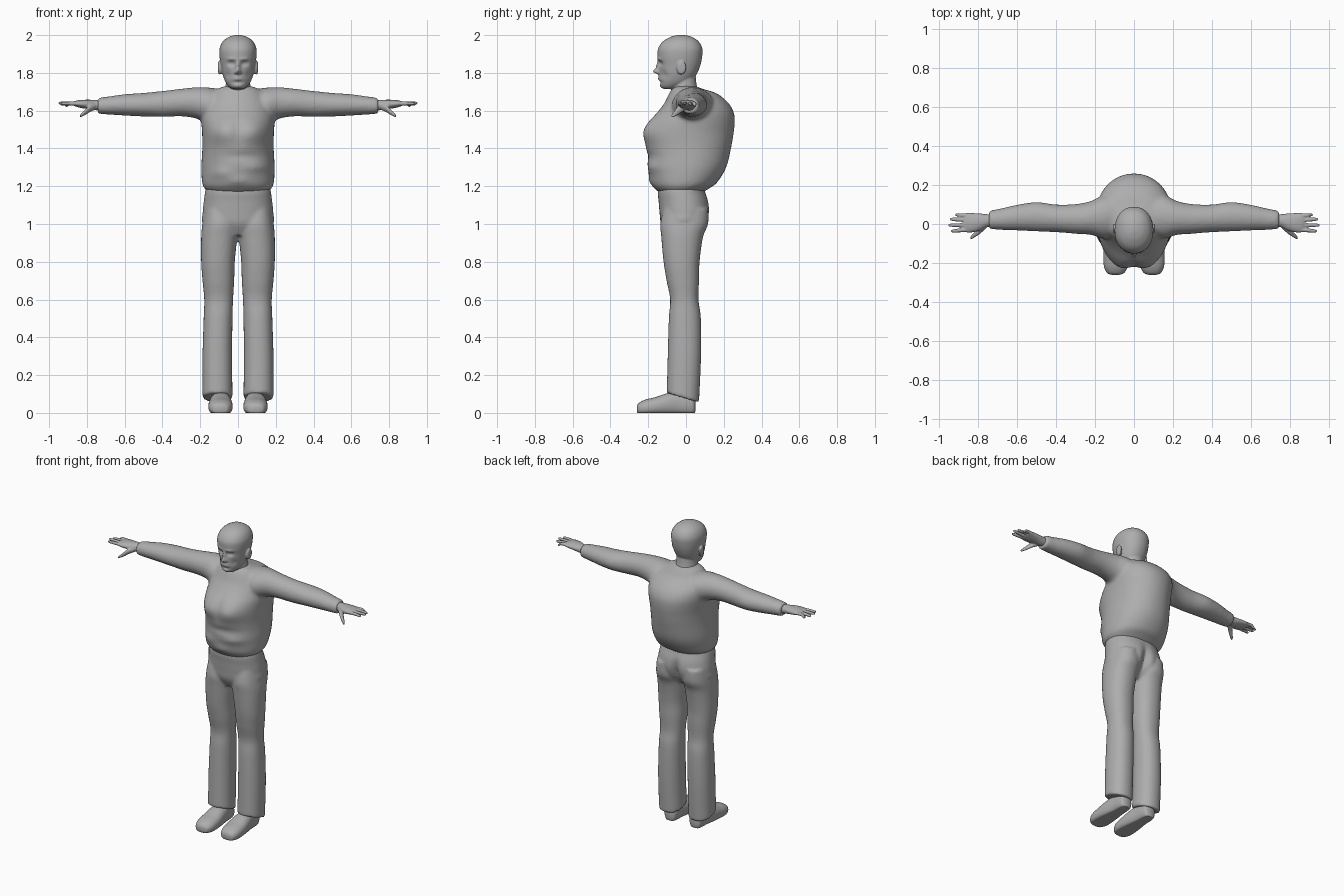
import bpy, bmesh, math
from mathutils import Vector

grey = bpy.data.materials.new("plain grey")
grey.diffuse_color = (0.42, 0.42, 0.42, 1)


def smooth_rings(rings, steps):
    """Catmull-Rom interpolation between the given sections."""
    out, n = [], len(rings)
    for i in range(n - 1):
        p = [rings[max(0, min(n - 1, i + k))] for k in (-1, 0, 1, 2)]
        for s in range(steps):
            t = s / steps
            out.append([0.5 * (2 * b + (c - a) * t + (2 * a - 5 * b + 4 * c - d) * t * t
                               + (3 * b - a - 3 * c + d) * t ** 3) for a, b, c, d in zip(*p)])
    return out + [list(rings[-1])]


def loft(bm, axis, rings, side=1, seg=32, steps=6, power=2.0):
    """Skin sections (position, a0, a1, b0, b1) along an axis; side=-1 mirrors in x."""
    loops = []
    for t, a0, a1, b0, b1 in smooth_rings(rings, steps):
        loop = []
        for k in range(seg):
            w = 2 * math.pi * k / seg
            c, s = math.cos(w), math.sin(w)
            a = (a0 + a1) / 2 + (a1 - a0) / 2 * math.copysign(abs(c) ** (2 / power), c)
            b = (b0 + b1) / 2 + (b1 - b0) / 2 * math.copysign(abs(s) ** (2 / power), s)
            x, y, z = {"x": (t, a, b), "y": (a, t, b), "z": (a, b, t)}[axis]
            loop.append(bm.verts.new((x * side, y, z)))
        loops.append(loop)
    for p, q in zip(loops, loops[1:]):
        for k in range(seg):
            bm.faces.new((p[k], p[(k + 1) % seg], q[(k + 1) % seg], q[k]))
    bm.faces.new(loops[0])
    bm.faces.new(loops[-1])


def bumps(bm, items):
    """Push front (side -1) or back (side 1) surfaces in y with soft round bumps."""
    for v in bm.verts:
        x, y, z = v.co
        for bx, bz, sx, sz, dy, side in items:
            if y * side > 0.01:
                v.co.y += dy * math.exp(-((x - bx) / sx) ** 2 - ((z - bz) / sz) ** 2)


def finish(name, bm, voxel=None, relax=0):
    bmesh.ops.recalc_face_normals(bm, faces=bm.faces[:])
    me = bpy.data.meshes.new(name)
    bm.to_mesh(me)
    bm.free()
    me.materials.append(grey)
    for p in me.polygons:
        p.use_smooth = True
    ob = bpy.data.objects.new(name, me)
    bpy.context.collection.objects.link(ob)
    if voxel:
        m = ob.modifiers.new("blend", 'REMESH')
        m.mode, m.voxel_size, m.use_smooth_shade = 'VOXEL', voxel, True
    if relax:
        m = ob.modifiers.new("relax", 'SMOOTH')
        m.factor, m.iterations = 0.5, relax
    return ob


def sym(rings):
    """Sections given as (position, half width, y0, y1)."""
    return [(t, -h, h, a, b) for t, h, a, b in rings]


# shirt: baggy body and sleeves
bm = bmesh.new()
loft(bm, "z", sym([(1.165, .15, -.14, .085), (1.19, .178, -.168, .125), (1.22, .19, -.186, .165),
                   (1.3, .194, -.2, .213), (1.4, .189, -.213, .238), (1.48, .19, -.225, .252),
                   (1.54, .194, -.2, .258), (1.59, .194, -.155, .253), (1.64, .185, -.115, .225),
                   (1.69, .15, -.09, .165), (1.715, .11, -.075, .09), (1.73, .07, -.06, .05)]),
     seg=64, power=2.1)
bumps(bm, [(.09, 1.49, .06, .06, -.015, -1), (-.09, 1.49, .06, .06, -.015, -1),
           (0, 1.5, .025, .08, .012, -1), (.1, 1.3, .07, .025, -.012, -1),
           (-.09, 1.27, .06, .03, -.012, -1), (.03, 1.36, .1, .02, .01, -1),
           (0, 1.23, .05, .02, -.008, -1)])
for s in (1, -1):
    loft(bm, "x", [(.06, -.06, .15, 1.53, 1.71), (.15, -.075, .15, 1.53, 1.722),
                   (.22, -.056, .118, 1.558, 1.724), (.3, -.05, .102, 1.57, 1.716),
                   (.4, -.042, .1, 1.567, 1.704), (.5, -.038, .112, 1.569, 1.694),
                   (.6, -.033, .098, 1.574, 1.687), (.68, -.03, .08, 1.579, 1.676),
                   (.742, -.026, .068, 1.583, 1.668)], s)
finish("shirt", bm, .01, 6)

# trousers: hips and two legs with slanted hems
bm = bmesh.new()
loft(bm, "z", sym([(.94, .1, -.1, .05), (1.0, .184, -.132, .105), (1.06, .187, -.14, .126),
                   (1.12, .181, -.145, .12), (1.17, .174, -.15, .102), (1.21, .165, -.14, .09)]),
     seg=64, power=2.2)
for s in (1, -1):
    loft(bm, "z", [(1.08, .015, .178, -.12, .118), (1.0, .001, .189, -.136, .117),
                   (.93, .004, .195, -.131, .09), (.8, .017, .195, -.119, .072),
                   (.7, .02, .188, -.103, .069), (.6, .026, .179, -.084, .066),
                   (.5, .029, .182, -.091, .079), (.3, .031, .188, -.097, .08),
                   (.08, .029, .188, -.102, .069)], s, power=2.2)
bumps(bm, [(0, 1.03, .025, .08, -.035, 1)])
for v in bm.verts:
    if v.co.z < .25:
        v.co.z -= .3 * (v.co.y + .015) * (1 - max(0, v.co.z - .08) / .17)
finish("trousers", bm, .009, 4)

# shoes: flat soles and rounded toes
bm = bmesh.new()
for s in (1, -1):
    loft(bm, "y", [(-.26, .075, .115, .008, .035), (-.25, .05, .138, -.008, .052),
                   (-.215, .032, .154, -.015, .07), (-.16, .028, .157, -.015, .084),
                   (-.1, .033, .152, -.015, .104), (-.04, .042, .142, -.015, .115),
                   (.01, .047, .138, -.015, .11), (.04, .055, .13, -.01, .09),
                   (.05, .075, .11, .01, .06)], s, power=2.3)
for v in bm.verts:
    v.co.z = max(0, v.co.z)
finish("shoes", bm)

# hands: palm, four fingers and a thumb on each side
bm = bmesh.new()
for s in (1, -1):
    loft(bm, "x", [(.7, -.012, .05, 1.6, 1.655), (.75, -.016, .05, 1.602, 1.657),
                   (.79, -.034, .054, 1.608, 1.658), (.83, -.043, .056, 1.614, 1.657),
                   (.86, -.042, .056, 1.622, 1.652), (.875, -.03, .048, 1.63, 1.645)], s)
    for y0, y1, tip, z in ((.042, .047, .916, 1.628), (.02, .024, .943, 1.636),
                           (-.006, -.006, .95, 1.641), (-.029, -.036, .936, 1.639)):
        r = .0105
        loft(bm, "x", [(.84, y0 - r, y0 + r, 1.626, 1.648),
                       (.89, (y0 + y1) / 2 - r, (y0 + y1) / 2 + r, 1.628, 1.648),
                       (tip - .01, y1 - .008, y1 + .008, z - .009, z + .007),
                       (tip, y1 - .004, y1 + .004, z - .005, z + .003)], s, seg=16, steps=4)
    loft(bm, "x", [(.755, -.02, .015, 1.605, 1.64), (.785, -.048, -.008, 1.592, 1.63),
                   (.81, -.065, -.035, 1.576, 1.605), (.83, -.077, -.056, 1.567, 1.585),
                   (.837, -.077, -.066, 1.567, 1.575)], s, seg=16, steps=4)
finish("hands", bm, .004, 2)

# head with face relief, neck and ears
bm = bmesh.new()
loft(bm, "z", sym([(1.714, .025, -.115, -.06), (1.725, .045, -.13, -.025), (1.75, .065, -.138, .025),
                   (1.79, .081, -.141, .055), (1.84, .091, -.143, .076), (1.89, .098, -.15, .086),
                   (1.93, .097, -.147, .086), (1.965, .081, -.124, .068), (1.988, .053, -.087, .036),
                   (1.998, .025, -.055, .005), (2.001, .006, -.035, -.02)]),
     seg=96, steps=8, power=2.15)
face = [(0, 1.807, .013, .013, -.03, -1), (0, 1.833, .011, .026, -.018, -1),
        (0, 1.767, .026, .006, -.009, -1), (0, 1.778, .024, .005, -.007, -1),
        (0, 1.749, .03, .006, .006, -1), (0, 1.73, .025, .01, -.006, -1)]
for s in (1, -1):
    face += [(s * .034, 1.85, .018, .012, .017, -1), (s * .036, 1.85, .011, .006, -.007, -1),
             (s * .035, 1.873, .024, .008, -.006, -1), (s * .055, 1.79, .018, .022, .008, -1),
             (s * .014, 1.802, .007, .007, -.008, -1)]
bumps(bm, face)
loft(bm, "z", sym([(1.66, .088, -.08, .085), (1.7, .073, -.077, .068), (1.74, .065, -.073, .056),
                   (1.8, .06, -.065, .05)]))
for s in (1, -1):
    loft(bm, "x", [(.075, -.045, -.015, 1.8, 1.85), (.093, -.05, -.005, 1.792, 1.86),
                   (.102, -.047, .002, 1.793, 1.864), (.107, -.035, -.008, 1.81, 1.852)],
         s, seg=20, steps=3)
finish("head", bm, .0045, 2)
